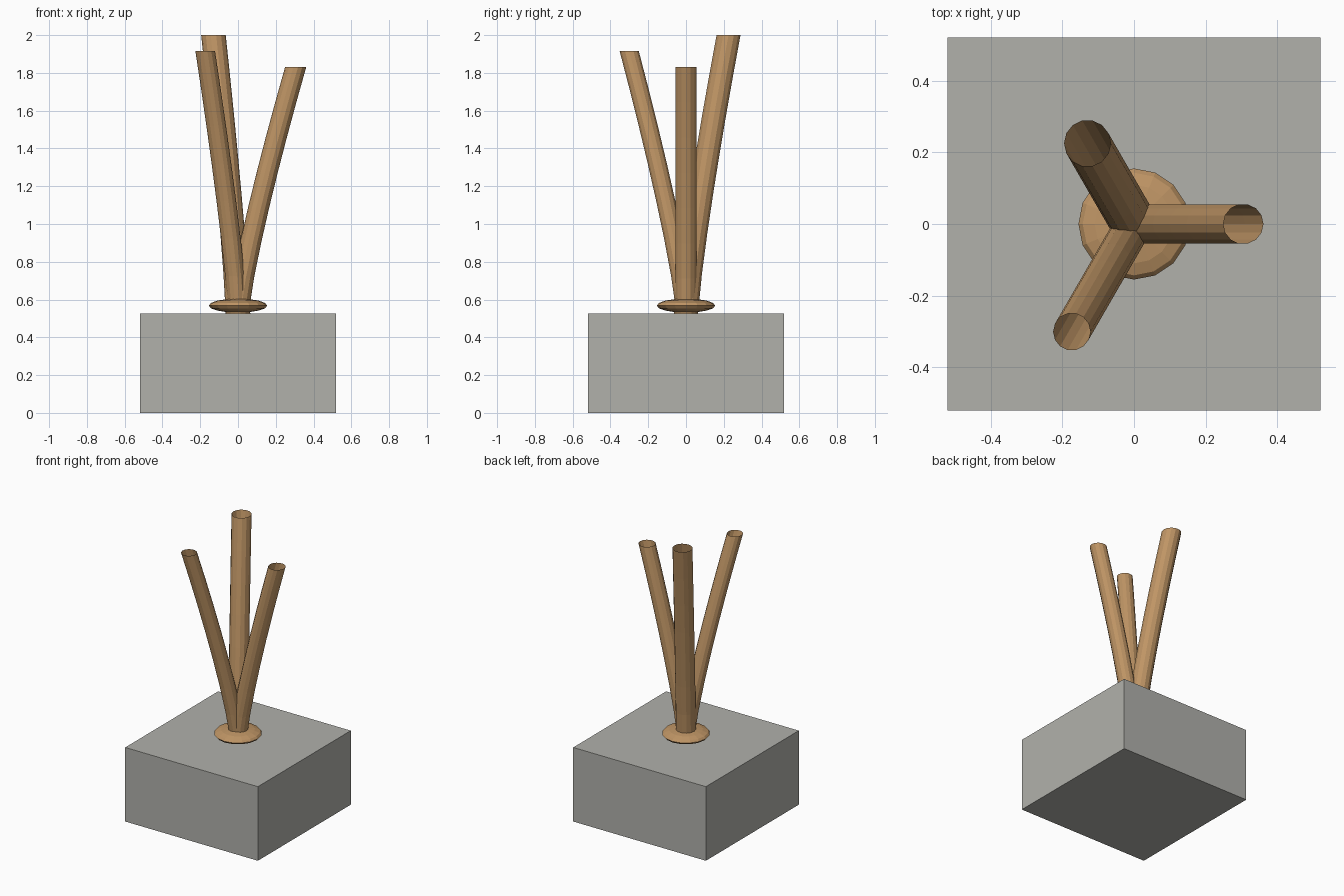
import bpy, bmesh, math

if "Cube" in bpy.data.objects:
    bpy.data.objects.remove(bpy.data.objects["Cube"])


def material(name, rgb):
    m = bpy.data.materials.new(name)
    m.diffuse_color = (*rgb, 1)
    m.use_nodes = True
    m.node_tree.nodes["Principled BSDF"].inputs["Base Color"].default_value = m.diffuse_color
    return m


def finish(name, bm, mat):
    bmesh.ops.recalc_face_normals(bm, faces=bm.faces)
    me = bpy.data.meshes.new(name)
    bm.to_mesh(me)
    bm.free()
    me.materials.append(mat)
    ob = bpy.data.objects.new(name, me)
    bpy.context.collection.objects.link(ob)
    return ob


stone = material("grey stone", (0.44, 0.44, 0.41))
wood = material("tan wood", (0.52, 0.30, 0.13))

# Square block base
BLOCK_TOP = 0.525
bm = bmesh.new()
bmesh.ops.create_cube(bm, size=1)
for v in bm.verts:
    v.co = (v.co.x * 1.04, v.co.y * 1.04, (v.co.z + 0.5) * BLOCK_TOP)
finish("base_block", bm, stone)

# Flattened round collar
bm = bmesh.new()
bmesh.ops.create_uvsphere(bm, u_segments=16, v_segments=8, radius=0.155)
for v in bm.verts:
    v.co.z = v.co.z * 0.24 + 0.568
finish("collar", bm, wood)


# Hollow open-ended stems with level rims, bending outwards as they rise
def stem(name, angle, reach, top, radius, sides=14, steps=7):
    bm = bmesh.new()
    a = math.radians(angle)
    rings = []
    for i in range(steps + 1):
        t = i / steps
        d = reach * t ** 1.22
        z = BLOCK_TOP + (top - BLOCK_TOP) * t
        rings.append([bm.verts.new((
            d * math.cos(a) + radius * math.cos(math.tau * k / sides),
            d * math.sin(a) + radius * math.sin(math.tau * k / sides), z))
            for k in range(sides)])
    for lo, hi in zip(rings, rings[1:]):
        for k in range(sides):
            n = (k + 1) % sides
            bm.faces.new((lo[k], lo[n], hi[n], hi[k]))
    finish(name, bm, wood)


stem("right_stem", 0, 0.305, 1.83, 0.056)
stem("back_stem", 120, 0.26, 2.0, 0.065)
stem("front_stem", 240, 0.347, 1.915, 0.052)
